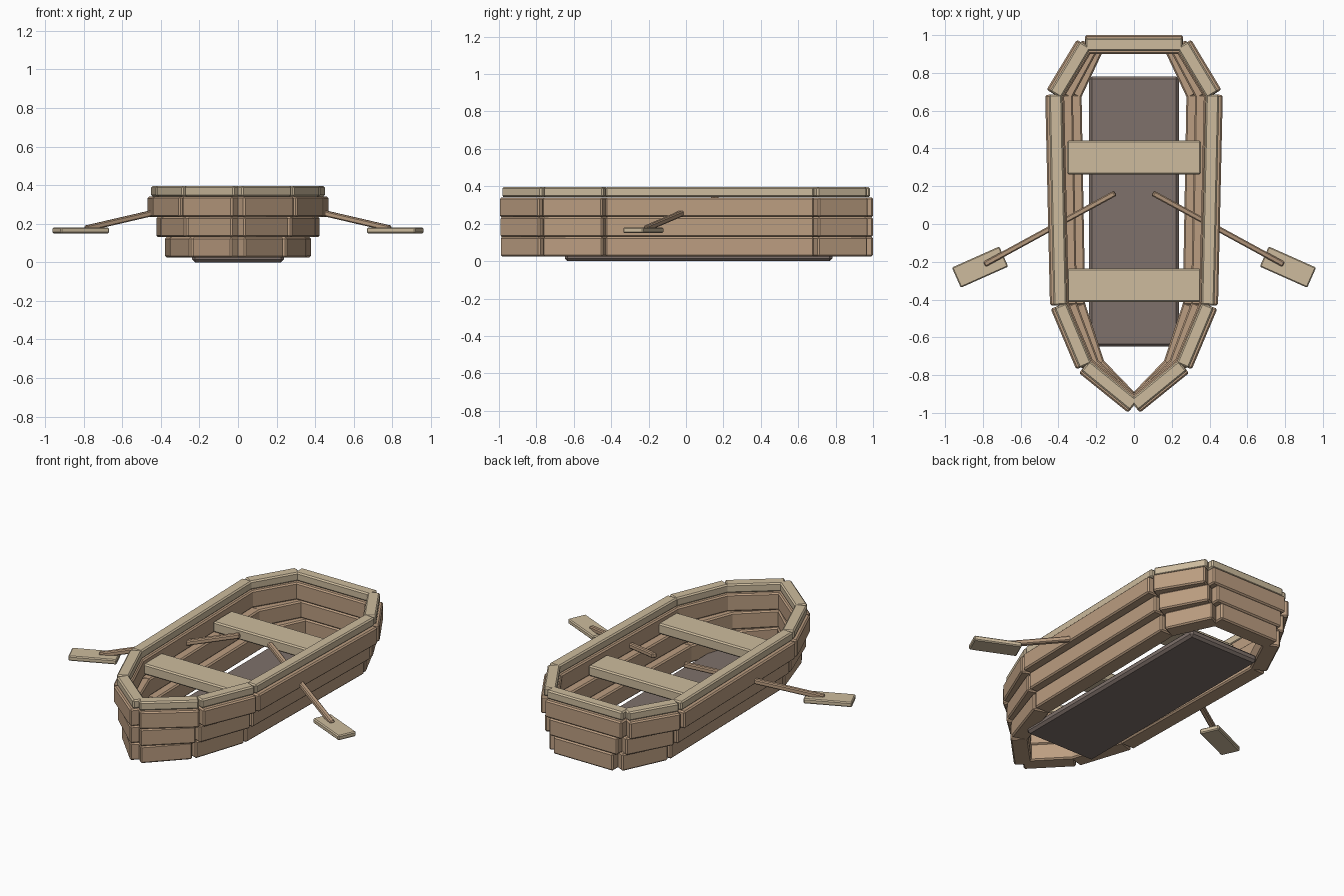
import bpy, bmesh, math
from mathutils import Vector, Matrix

if "Cube" in bpy.data.objects:
    bpy.data.objects.remove(bpy.data.objects["Cube"])


def material(name, rgb):
    m = bpy.data.materials.new(name)
    m.diffuse_color = (*rgb, 1)
    m.use_nodes = True
    m.node_tree.nodes["Principled BSDF"].inputs["Base Color"].default_value = m.diffuse_color
    return m


HULL = material("hull_wood", (0.50, 0.34, 0.22))
LIGHT = material("light_wood", (0.61, 0.50, 0.34))
DARK = material("floor_wood", (0.21, 0.165, 0.145))


def board(name, center, size, mat, rot=None, bevel=0.008):
    """Box with chamfered edges, optionally rotated."""
    bm = bmesh.new()
    bmesh.ops.create_cube(bm, size=1)
    bmesh.ops.scale(bm, vec=size, verts=bm.verts)
    bmesh.ops.bevel(bm, geom=bm.edges[:], offset=bevel, segments=1,
                    affect='EDGES', profile=0.5)
    me = bpy.data.meshes.new(name)
    bm.to_mesh(me)
    bm.free()
    me.materials.append(mat)
    ob = bpy.data.objects.new(name, me)
    ob.matrix_world = Matrix.Translation(center) @ (rot or Matrix.Identity(4))
    bpy.context.collection.objects.link(ob)
    return ob


def beam(name, a, b, width, height, mat, bevel=0.008):
    """Board running from point a to point b, kept upright."""
    a, b = Vector(a), Vector(b)
    d = b - a
    yaw = math.atan2(d.y, d.x)
    pitch = -math.atan2(d.z, math.hypot(d.x, d.y))
    rot = Matrix.Rotation(yaw, 4, 'Z') @ Matrix.Rotation(pitch, 4, 'Y')
    return board(name, (a + b) / 2, (d.length, width, height), mat, rot, bevel)


# Hull outline, bow to stern on one side, mirrored to a closed loop
half = [(0, -0.96), (0.26, -0.75), (0.395, -0.43), (0.42, 0.685), (0.26, 0.95)]
loop = half + [(-x, y) for x, y in reversed(half[1:])]


def ring(name, x_scale, z0, z1, width, mat):
    n = len(loop)
    z = (z0 + z1) / 2
    for i in range(n):
        (ax, ay), (bx, by) = loop[i], loop[(i + 1) % n]
        beam(f"{name}_{i + 1}", (ax * x_scale, ay, z), (bx * x_scale, by, z),
             width, z1 - z0, mat)


# Three stepped rows of planks and the lighter rim
ring("lower_plank", 0.78, 0.025, 0.13, 0.1, HULL)
ring("middle_plank", 0.89, 0.13, 0.235, 0.1, HULL)
ring("upper_plank", 1.0, 0.235, 0.34, 0.1, HULL)
ring("rim", 0.99, 0.342, 0.395, 0.07, LIGHT)

# Floor
board("floor", (0, 0.067, 0.025), (0.475, 1.43, 0.05), DARK, bevel=0.014)

# Seats
for name, y in (("front_seat", -0.325), ("back_seat", 0.352)):
    board(name, (0, y, 0.28), (0.71, 0.178, 0.065), LIGHT)

# Oars
for side, s in (("right", 1), ("left", -1)):
    beam(f"{side}_oar_shaft", (s * 0.10, 0.163, 0.335), (s * 0.79, -0.213, 0.175),
         0.03, 0.03, HULL, 0.006)
    board(f"{side}_oar_blade", (s * 0.815, -0.228, 0.165), (0.275, 0.117, 0.03),
          LIGHT, Matrix.Rotation(math.radians(-24 * s), 4, 'Z'), 0.006)
